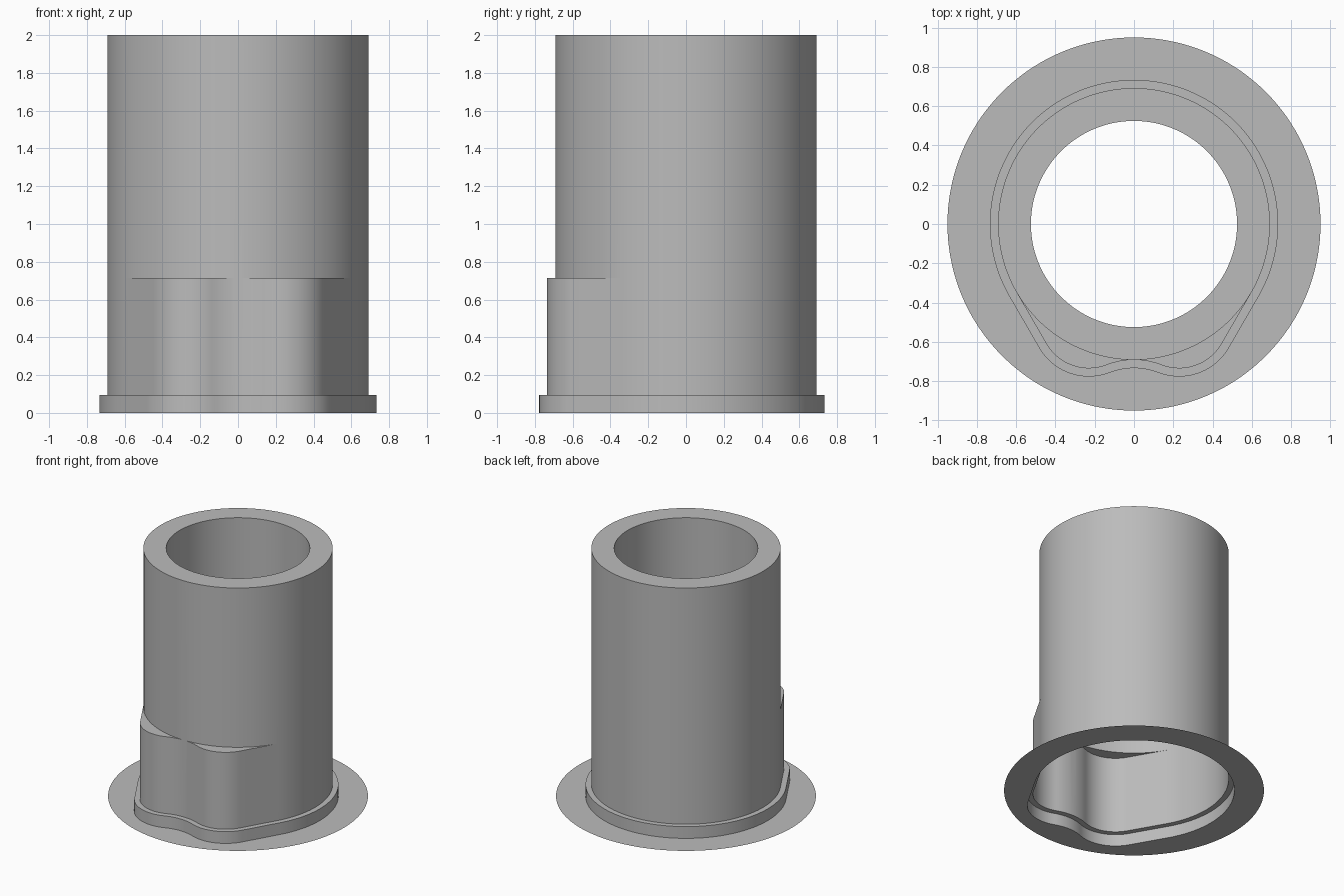
import bpy, bmesh
from math import sin, cos, radians, atan2, hypot

cube = bpy.data.objects.get("Cube")
if cube:
    bpy.data.objects.remove(cube, do_unlink=True)

TUBE_R, BORE_R, FLANGE_R = 0.692, 0.525, 0.95
LOBE_X, LOBE_Y, LOBE_R, WAIST_R = 0.23, -0.485, 0.25, 0.386


def arc(cx, cy, r, start, end, steps):
    angles = [radians(start + (end - start) * i / steps) for i in range(steps + 1)]
    return [(cx + r * cos(a), cy + r * sin(a)) for a in angles]


def lobed_outline(offset):
    """Counter-clockwise outline: round back, two front lobes, shallow waist."""
    r = TUBE_R + offset
    blend = 21.2
    waist = arc(0, -TUBE_R - WAIST_R, WAIST_R - offset, 90, 90 - blend, 8)
    lobe = arc(LOBE_X, LOBE_Y, LOBE_R + offset, -90 - blend, -30, 20)
    # straight flank from the lobe to the round back
    (x0, y0), (x1, y1) = lobe[-1], arc(0, 0, r, -30, 0, 1)[0]
    flank = [(x0 + (x1 - x0) * t / 6, y0 + (y1 - y0) * t / 6) for t in range(1, 6)]
    back = arc(0, 0, r, -30, 90, 48)
    half = waist + lobe[1:] + flank + back
    mirrored = [(-x, y) for x, y in reversed(half[1:-1])]
    return half + mirrored


def circle_like(outline, r):
    return [(r * x / hypot(x, y), r * y / hypot(x, y)) for x, y in outline]


wall = lobed_outline(0)
lip = lobed_outline(0.042)
tube = circle_like(wall, TUBE_R)
bore = circle_like(wall, BORE_R)

# Continuous skin from flange edge, up the outside, over the rim, down the bore
sections = [
    (circle_like(lip, FLANGE_R), 0.0),
    (lip, 0.0),
    (lip, 0.095),
    (wall, 0.095),
    (wall, 0.715),
    (tube, 0.715),
    (tube, 2.0),
    (bore, 2.0),
    (bore, 1.0),
    (tube, 1.0),
]

bm = bmesh.new()
rings = [[bm.verts.new((x, y, z)) for x, y in pts] for pts, z in sections]
for low, high in zip(rings, rings[1:]):
    n = len(low)
    for i in range(n):
        j = (i + 1) % n
        bm.faces.new((low[i], low[j], high[j], high[i]))
bmesh.ops.remove_doubles(bm, verts=bm.verts, dist=0.0008)
bmesh.ops.dissolve_degenerate(bm, dist=0.0001, edges=bm.edges)

mesh = bpy.data.meshes.new("flanged_sleeve")
bm.to_mesh(mesh)
bm.free()
sleeve = bpy.data.objects.new("flanged_sleeve", mesh)
bpy.context.collection.objects.link(sleeve)

# Plain grey
grey = bpy.data.materials.new("plain_grey")
grey.use_nodes = True
colour = (0.5, 0.5, 0.5, 1)
grey.diffuse_color = colour
grey.node_tree.nodes["Principled BSDF"].inputs["Base Color"].default_value = colour
mesh.materials.append(grey)

bpy.ops.object.select_all(action="DESELECT")
sleeve.select_set(True)
bpy.context.view_layer.objects.active = sleeve
bpy.ops.object.shade_smooth_by_angle(angle=radians(30))
